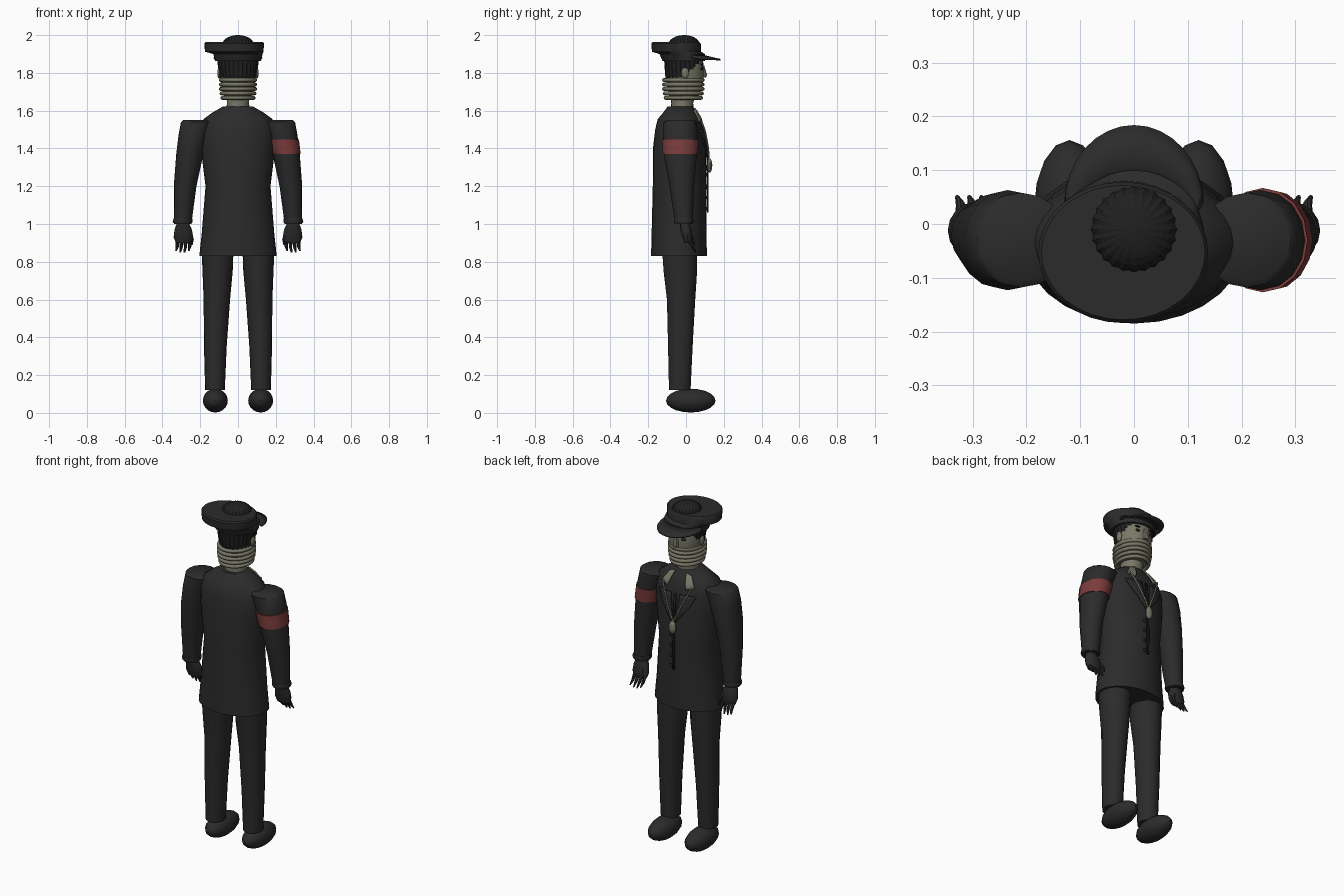
import bpy, bmesh, math
from mathutils import Vector

cube = bpy.data.objects.get("Cube")
if cube:
    bpy.data.objects.remove(cube, do_unlink=True)


def material(name, rgb):
    m = bpy.data.materials.new(name)
    m.use_nodes = True
    m.diffuse_color = (*rgb, 1)
    m.node_tree.nodes["Principled BSDF"].inputs["Base Color"].default_value = (*rgb, 1)
    return m


BLACK = material("black cloth", (0.024, 0.024, 0.024))
HAIR = material("dark hair", (0.014, 0.014, 0.014))
SKIN = material("olive grey", (0.19, 0.185, 0.135))
RED = material("dull red", (0.2, 0.045, 0.045))


def finish(name, bm, mat, smooth=True, angle=40):
    bmesh.ops.recalc_face_normals(bm, faces=bm.faces)
    mesh = bpy.data.meshes.new(name)
    bm.to_mesh(mesh)
    bm.free()
    mesh.materials.append(mat)
    ob = bpy.data.objects.new(name, mesh)
    bpy.context.collection.objects.link(ob)
    if smooth:
        bpy.ops.object.select_all(action='DESELECT')
        ob.select_set(True)
        bpy.context.view_layer.objects.active = ob
        bpy.ops.object.shade_smooth_by_angle(angle=math.radians(angle))
    return ob


def loft(name, sections, mat, n=20, side=1, rib=0.0, keep=None, smooth=True):
    """Skin elliptical rings given as (z, cx, cy, rx, ry)."""
    bm = bmesh.new()
    rings = []
    for z, cx, cy, rx, ry in sections:
        ring = []
        for i in range(n):
            a = math.tau * i / n
            k = 1 - rib * (i % 2)
            ring.append(bm.verts.new((side * (cx + rx * k * math.cos(a)), cy + ry * k * math.sin(a), z)))
        rings.append(ring)
    for lo, hi in zip(rings, rings[1:]):
        for i in range(n):
            j = (i + 1) % n
            bm.faces.new((lo[i], lo[j], hi[j], hi[i]))
    if keep:
        gone = [f for f in bm.faces if not keep(f.calc_center_median())]
        bmesh.ops.delete(bm, geom=gone, context='FACES')
    else:
        bm.faces.new(rings[0])
        bm.faces.new(rings[-1])
    return finish(name, bm, mat, smooth)


def section_at(sections, z):
    for a, b in zip(sections, sections[1:]):
        if z <= b[0]:
            t = max(0, (z - a[0]) / (b[0] - a[0]))
            return [p + (q - p) * t for p, q in zip(a, b)]
    return list(sections[-1])


def ellipsoid(name, centre, radii, mat, u=20, v=12):
    bm = bmesh.new()
    bmesh.ops.create_uvsphere(bm, u_segments=u, v_segments=v, radius=1)
    for vert in bm.verts:
        vert.co = Vector(c + r * p for c, r, p in zip(centre, radii, vert.co))
    return finish(name, bm, mat)


def torus(name, z, cy, rx, ry, r, mat, cx=0, n=24, m=8):
    bm = bmesh.new()
    grid = [[bm.verts.new((cx + (rx + r * math.cos(b)) * math.cos(a),
                           cy + (ry + r * math.cos(b)) * math.sin(a), z + r * math.sin(b)))
             for b in (math.tau * j / m for j in range(m))] for a in (math.tau * i / n for i in range(n))]
    for i in range(n):
        for j in range(m):
            k, l = (i + 1) % n, (j + 1) % m
            bm.faces.new((grid[i][j], grid[k][j], grid[k][l], grid[i][l]))
    return finish(name, bm, mat, angle=60)


# Jacket body
JACKET = [(0.83, 0, -.037, .205, .148), (0.95, 0, -.037, .192, .145), (1.2, 0, -.033, .172, .143),
          (1.4, 0, -.035, .197, .14), (1.5, 0, -.035, .197, .128), (1.555, 0, -.035, .183, .115),
          (1.59, 0, -.03, .135, .09), (1.622, 0, -.03, .08, .068)]
loft("jacket", JACKET, BLACK, n=28)


def chest(x, z, off=.006):
    _, cx, cy, rx, ry = section_at(JACKET, z)
    return Vector((x, cy + ry * math.sqrt(max(0, 1 - (x / rx) ** 2)) + off, z))


def patch(name, corners, mat, off=.006, n=6):
    """Thin plate laid over the chest, from four (x, z) corners."""
    bm = bmesh.new()
    a, b, c, d = (Vector(p) for p in corners)
    grid = []
    for i in range(n + 1):
        s = i / n
        row = [a.lerp(b, s).lerp(d.lerp(c, s), j / n) for j in range(n + 1)]
        grid.append([bm.verts.new(chest(p.x, p.y, off)) for p in row])
    for i in range(n):
        for j in range(n):
            bm.faces.new((grid[i][j], grid[i + 1][j], grid[i + 1][j + 1], grid[i][j + 1]))
    ob = finish(name, bm, mat)
    mod = ob.modifiers.new("thickness", 'SOLIDIFY')
    mod.thickness = .008
    mod.offset = 0


def cord(name, points, radius, mat):
    cu = bpy.data.curves.new(name, 'CURVE')
    cu.dimensions = '3D'
    cu.bevel_depth = radius
    cu.bevel_resolution = 1
    sp = cu.splines.new('POLY')
    sp.points.add(len(points) - 1)
    for p, q in zip(sp.points, points):
        p.co = (*q, 1)
    cu.materials.append(mat)
    ob = bpy.data.objects.new(name, cu)
    bpy.context.collection.objects.link(ob)


# Arms, hands, legs and shoes
ARM = [(1.0, .293, -.012, .046, .046), (1.2, .28, -.022, .06, .065), (1.37, .255, -.03, .072, .088),
       (1.47, .235, -.03, .08, .093), (1.54, .21, -.03, .092, .088), (1.55, .21, -.03, .08, .075)]
CUFF = [(1.005, .293, -.012, .05, .05), (1.015, .293, -.012, .053, .053), (1.03, .291, -.013, .05, .051)]
HAND = [(.9, .289, .01, .04, .018), (.93, .289, .008, .052, .026), (.97, .29, 0, .046, .03), (1.01, .292, -.008, .03, .026)]
LEG = [(.12, .122, -.033, .052, .058), (.35, .12, -.03, .06, .066), (.6, .112, -.026, .07, .076),
       (.75, .108, -.03, .08, .09), (.88, .108, -.034, .085, .095)]
for side, word in ((1, "left"), (-1, "right")):
    loft(word + "_sleeve", ARM, BLACK, n=16, side=side)
    loft(word + "_cuff", CUFF, BLACK, n=16, side=side)
    loft(word + "_hand", HAND, BLACK, n=12, side=side)
    for k in range(4):
        x = .256 + .022 * k
        tip = .845 + .008 * abs(k - 1.5)
        loft(f"{word}_finger_{k + 1}", [(tip, x * 1.02, .05, .004, .004), (.88, x, .035, .009, .009),
                                        (.92, x, .012, .01, .011)], BLACK, n=8, side=side)
    loft(word + "_thumb", [(.89, .245, .045, .005, .005), (.92, .243, .035, .009, .009),
                           (.96, .262, .012, .012, .012)], BLACK, n=8, side=side)
    loft(word + "_trouser_leg", LEG, BLACK, n=18, side=side)
    ellipsoid(word + "_shoe", (side * .12, .025, .065), (.066, .131, .063), BLACK, u=16, v=10)
    # Collar points, lapels and neck cord
    patch(word + "_collar_point", [(side * .035, 1.612), (side * .07, 1.6), (side * .105, 1.545), (side * .06, 1.53)], SKIN)
    patch(word + "_lapel", [(side * .005, 1.33), (side * .03, 1.5), (side * .12, 1.5), (side * .09, 1.44)], BLACK)
    cord(word + "_cord", [chest(side * .095 * (1 - t / 8), 1.55 - .21 * t / 8, .014) for t in range(9)], .005, SKIN)

# Armband on the left sleeve
BAND = []
for z in (1.37, 1.39, 1.43, 1.448):
    _, cx, cy, rx, ry = section_at(ARM, z)
    BAND.append((z, cx, cy, rx + .005, ry + .005))
loft("armband", BAND, RED, n=16)

# Pendant, front closure and buttons
ellipsoid("pendant", chest(0, 1.31, .018), (.023, .014, .038), SKIN, u=10, v=8)
patch("front_closure", [(-.006, 1.06), (.006, 1.06), (.006, 1.5), (-.006, 1.5)], HAIR)
for k in range(4):
    ellipsoid(f"button_{k + 1}", chest(.018, 1.08 + .06 * k, .004), (.01, .007, .01), HAIR, u=10, v=6)

# Neck and head
loft("neck", [(1.59, 0, -.02, .065, .062), (1.64, 0, -.02, .058, .058), (1.7, 0, -.015, .065, .07)], SKIN)
HEAD = [(1.665, 0, -.01, .07, .075), (1.72, 0, -.008, .086, .092), (1.78, 0, -.005, .095, .1),
        (1.85, 0, -.008, .1, .1), (1.9, 0, -.012, .095, .095)]
loft("head", HEAD, SKIN, n=24)
loft("nose", [(1.775, 0, .094, .018, .012), (1.79, 0, .096, .017, .015), (1.84, 0, .088, .008, .008)], SKIN, n=8)
for side, word in ((1, "left"), (-1, "right")):
    ellipsoid(word + "_eye", (side * .04, .082, 1.822), (.016, .008, .008), HAIR, u=10, v=6)
    ellipsoid(word + "_brow", (side * .042, .082, 1.845), (.022, .008, .005), HAIR, u=10, v=6)
    ellipsoid(word + "_ear", (side * .1, -.005, 1.8), (.01, .02, .03), SKIN, u=10, v=8)

# Stacked rings about the jaw and neck
for k in range(5):
    grow = .004 * min(k, 2)
    torus(f"neck_ring_{k + 1}", 1.668 + .0235 * k, -.014, .083 + grow, .094 + grow, .0105, SKIN)

# Ribbed hair, cut away around the face
HAIRLINE = [(1.765 + .0135 * k, 0, -.006, .09 + .021 * (k / 8) ** .6, .1 + .01 * (k / 8) ** .6) for k in range(9)]
loft("hair", HAIRLINE, HAIR, n=56, rib=.03, smooth=False,
     keep=lambda c: c.y < -.025 + (c.z - 1.77) * 1.1)

# Cap with overhanging crown, ribbed dome and visor
loft("cap", [(1.862, 0, -.012, .122, .112), (1.9, 0, -.02, .13, .12), (1.912, -.02, -.05, .155, .13),
             (1.955, -.02, -.053, .158, .131), (1.963, -.02, -.053, .152, .125)], BLACK, n=32)
DOME = [(1.95 + .05 * math.sin(a), 0, -.01, .083 * math.cos(a), .083 * math.cos(a))
        for a in (math.radians(d) for d in range(0, 86, 12))]
loft("cap_dome", DOME, HAIR, n=48, rib=.05, smooth=False)

bm = bmesh.new()
strips = []
for i in range(17):
    a = math.pi * i / 16
    c, s = math.cos(a), math.sin(a)
    strips.append([bm.verts.new(p) for p in ((.115 * c, .02 + .07 * s, 1.892),
                                             (.124 * c, .035 + .11 * s, 1.882 - .004 * s),
                                             (.126 * c, .04 + .143 * s, 1.875 - .005 * s))])
for p, q in zip(strips, strips[1:]):
    for j in range(2):
        bm.faces.new((p[j], q[j], q[j + 1], p[j + 1]))
visor = finish("visor", bm, BLACK)
thick = visor.modifiers.new("thickness", 'SOLIDIFY')
thick.thickness = .008
thick.offset = 0
